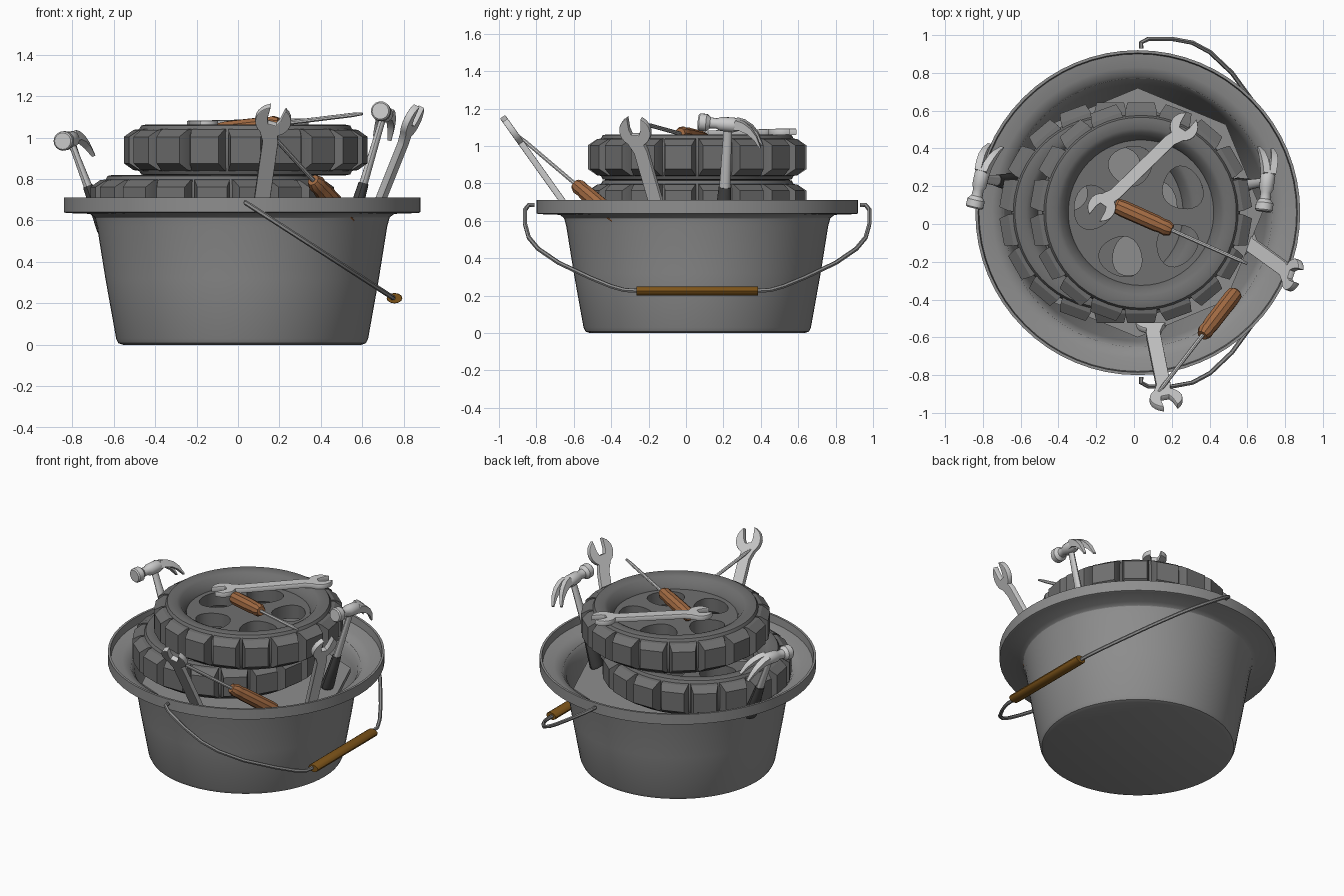
import bpy, bmesh
from math import sin, cos, pi, radians
from mathutils import Matrix, Vector as V

if "Cube" in bpy.data.objects:
    bpy.data.objects.remove(bpy.data.objects["Cube"])


def material(name, col):
    m = bpy.data.materials.new(name)
    m.diffuse_color = (*col, 1)
    m.use_nodes = True
    m.node_tree.nodes["Principled BSDF"].inputs["Base Color"].default_value = m.diffuse_color
    return m


WOOD = material("wood", (0.36, 0.145, 0.055))
GRIP = material("grip_brown", (0.21, 0.09, 0.01))
PAIL = material("bucket_grey", (0.27, 0.27, 0.27))
RUBBER = material("rubber_dark", (0.16, 0.16, 0.16))
SLEEVE = material("sleeve_black", (0.06, 0.06, 0.06))
STEEL = material("bright_steel", (0.88, 0.88, 0.88))


def frame(loc, main, hint):
    """Local X = main, local Y = hint made square to it."""
    a = V(main).normalized()
    b = V(hint)
    b = (b - a * b.dot(a)).normalized()
    m = Matrix((a, b, a.cross(b))).transposed().to_4x4()
    m.translation = V(loc)
    return m


def finish(name, mesh, M, mat=None, angle=35):
    o = bpy.data.objects.new(name, mesh)
    bpy.context.collection.objects.link(o)
    o.matrix_world = M
    if mat:
        mesh.materials.clear()
        mesh.materials.append(mat)
    for s in bpy.context.selected_objects:
        s.select_set(False)
    o.select_set(True)
    bpy.context.view_layer.objects.active = o
    bpy.ops.object.shade_smooth_by_angle(angle=radians(angle))
    return o


def add_loft(bm, rings, loop=False):
    vs = [[bm.verts.new(p) for p in r] for r in rings]
    n = len(vs[0])
    for i in range(len(vs) if loop else len(vs) - 1):
        a, b = vs[i], vs[(i + 1) % len(vs)]
        for j in range(n):
            k = (j + 1) % n
            bm.faces.new((a[j], a[k], b[k], b[j]))
    if not loop:
        bm.faces.new(vs[0])
        bm.faces.new(vs[-1])


def to_mesh(bm, name):
    bmesh.ops.recalc_face_normals(bm, faces=bm.faces)
    me = bpy.data.meshes.new(name)
    bm.to_mesh(me)
    bm.free()
    return me


def lathe(name, prof, M, n=16, mat=None, loop=False, flat=1.0, flute=0.0):
    """prof holds (radius, distance along local X)."""
    bm = bmesh.new()
    add_loft(bm, [[(h, r * (1 - flute * (j % 2)) * cos(2 * pi * j / n),
                    flat * r * (1 - flute * (j % 2)) * sin(2 * pi * j / n))
                   for j in range(n)] for r, h in prof], loop)
    return finish(name, to_mesh(bm, name), M, mat)


def curve(name, splines, M, mat, dims='2D', extrude=0.0, bevel=0.0, cyclic=True):
    c = bpy.data.curves.new(name, 'CURVE')
    c.dimensions = dims
    if dims == '2D':
        c.fill_mode = 'BOTH'
    c.extrude, c.bevel_depth, c.bevel_resolution = extrude, bevel, 1
    for pts in splines:
        s = c.splines.new('POLY')
        s.points.add(len(pts) - 1)
        for q, p in zip(s.points, pts):
            q.co = (*p, 0, 1) if len(p) == 2 else (*p, 1)
        s.use_cyclic_u = cyclic
    c.use_fill_caps = dims == '3D'
    tmp = bpy.data.objects.new("tmp", c)
    bpy.context.collection.objects.link(tmp)
    dg = bpy.context.evaluated_depsgraph_get()
    me = bpy.data.meshes.new_from_object(tmp.evaluated_get(dg))
    bpy.data.objects.remove(tmp)
    return finish(name, me, M, mat)


UP = (0, 0, 1)
CX, CY = 0.02, 0.06
BASE = frame((CX, CY, 0), UP, (1, 0, 0))

# Bucket shell with stepped rim
lathe("bucket", [(0.575, 0), (0.597, 0.008), (0.608, 0.03), (0.66, 0.32), (0.70, 0.57),
                 (0.712, 0.615), (0.735, 0.632), (0.85, 0.636), (0.86, 0.64), (0.86, 0.71),
                 (0.845, 0.71), (0.84, 0.66), (0.77, 0.65), (0.725, 0.632), (0.695, 0.59),
                 (0.68, 0.53), (0.59, 0.04)], BASE, 64, PAIL)

# Octagonal shelf carrying the wheels
lathe("inner_shelf", [(0.66, 0.51), (0.66, 0.54)], BASE, 8, PAIL)

# Bail wire (half path mirrored about the bucket middle) and its grip
half = [(-0.87, .685), (-0.90, .685), (-0.92, .66), (-0.92, .58), (-0.90, .51), (-0.85, .45),
        (-0.74, .375), (-0.57, .295), (-0.46, .25), (-0.39, .23), (-0.30, .225)]
path = [(0.03 + (0.69 - z) * 1.55, CY + y, z) for y, z in half]
path += [(x, 2 * CY - y, z) for x, y, z in reversed(path)]
curve("bail_wire", [path], Matrix(), PAIL, '3D', bevel=0.012, cyclic=False)
lathe("bail_grip", [(0.036, -0.325), (0.038, -0.32), (0.038, 0.32), (0.036, 0.325)],
      frame((0.755, CY, 0.225), (0, 1, 0), (1, 0, 0)), 12, GRIP, flat=0.66)


# Wheels: tyre, tread lugs, pierced hub plate
def wheel(tag, x, y, z, turn):
    M = Matrix.Translation((x, y, z)) @ Matrix.Rotation(turn, 4, 'Z')
    side = [(0.525, 0.07), (0.515, 0.10), (0.505, 0.118), (0.485, 0.122), (0.445, 0.118),
            (0.425, 0.108), (0.39, 0.06), (0.38, 0.03)]
    prof = side + [(r, -h) for r, h in reversed(side)]
    lathe(tag + "_tyre", prof, M @ frame((0, 0, 0), UP, (1, 0, 0)), 54, RUBBER, loop=True)
    bm = bmesh.new()
    for i in range(18):
        R = Matrix.Rotation(2 * pi * i / 18, 3, 'Z')
        add_loft(bm, [[R @ V((r, a * t, b * h)) for a, b in ((-1, -1), (1, -1), (1, 1), (-1, 1))]
                      for r, t, h in ((0.49, 0.084, 0.103), (0.535, 0.084, 0.097),
                                      (0.584, 0.072, 0.064))])
    finish(tag + "_lugs", to_mesh(bm, "lugs"), M, RUBBER, angle=15)
    ring = [(0.395 * cos(2 * pi * i / 48), 0.395 * sin(2 * pi * i / 48)) for i in range(48)]
    holes = []
    for k in range(5):
        a = 2 * pi / 5 * k
        h = []
        for i in range(24):
            t = 2 * pi * i / 24
            u, v = 0.25 + 0.105 * cos(t), (0.115 + 0.025 * cos(t)) * sin(t)
            h.append((u * cos(a) - v * sin(a), u * sin(a) + v * cos(a)))
        holes.append(h)
    curve(tag + "_hub", [ring] + holes, M, RUBBER, extrude=0.045)


wheel("top_wheel", 0.037, 0.06, 0.94, radians(30))
wheel("lower_wheel", -0.125, 0.06, 0.697, radians(10))


# Double open-ended wrench, head centres at local x = 0 and x = -length
def wrench(tag, M, length=0.72, s=1.0):
    def head(sign, off, tilt):
        arc = [(0.083 * cos(radians(a)), 0.083 * sin(radians(a))) for a in range(-150, -29, 15)]
        jaw = [(0.01, -0.036), (-0.022, -0.024), (-0.022, 0.024), (0.01, 0.036)]
        pts = arc + jaw + [(x, -y) for x, y in reversed(arc)]
        c, n = cos(tilt), sin(tilt)
        return [(off + sign * s * (x * c - y * n), sign * s * (x * n + y * c)) for x, y in pts]
    neck = 0.034 * s
    a, b = -0.12 * s, -length + 0.12 * s
    out = ([(a, -neck)] + head(1, 0, 0.2) + [(a, neck), (b, neck)]
           + head(-1, -length, 0.2) + [(b, -neck)])
    curve(tag, [out], M, STEEL, extrude=0.013, bevel=0.004)


wrench("lying_wrench", frame((0.265, 0.515, 1.075), (0.44, 0.43, 0.01), (-1, 1, 0)), 0.61, 0.85)
wrench("front_wrench", frame((0.17, -0.93, 1.085), (0.115, -0.577, 0.81), (1, 0, 0)))
wrench("right_wrench", frame((0.84, -0.27, 1.08), (0.36, -0.26, 0.9), (0.3, 0.9, 0)))


# Screwdriver from handle butt to blade tip
def screwdriver(tag, butt, tip, hl):
    butt, tip = V(butt), V(tip)
    L = (tip - butt).length
    M = frame(butt, tip - butt, (0.1, 0.2, 1))
    lathe(tag + "_handle", [(0.03, 0), (0.041, 0.012), (0.045, 0.05), (0.044, hl - 0.09),
                            (0.04, hl - 0.06), (0.043, hl - 0.03), (0.03, hl)],
          M, 20, WOOD, flute=0.06)
    lathe(tag + "_shaft", [(0.011, hl - 0.02), (0.011, L - 0.05), (0.007, L)], M, 8)


screwdriver("top_screwdriver", (-0.1, 0.1, 1.03), (0.6, -0.21, 1.115), 0.33)
screwdriver("front_screwdriver", (0.54, -0.36, 0.60), (0.13, -0.89, 1.05), 0.35)


# Claw hammer: local X up the handle, local Y towards the claw
def hammer(tag, M, length):
    lathe(tag + "_handle", [(0.03, -length + 0.22), (0.024, -0.1), (0.022, 0.03)], M, 12,
          STEEL, flat=0.7)
    lathe(tag + "_sleeve", [(0.045, -length), (0.05, -length + 0.02), (0.038, -length + 0.17),
                            (0.033, -length + 0.24)], M, 12, SLEEVE, flat=0.75)
    lathe(tag + "_head", [(0.04, -0.16), (0.047, -0.152), (0.047, -0.115), (0.03, -0.095),
                          (0.028, -0.06), (0.038, -0.04), (0.04, 0.03), (0.03, 0.06)],
          M @ frame((0, 0, 0), (0, 1, 0), (1, 0, 0)), 16, STEEL)
    bm = bmesh.new()
    for s in (-1, 1):
        secs = [(0.03, 0.008, 0.027, 0, 0.034), (0.075, 0.004, 0.021, 0.002, 0.04),
                (0.12, -0.018, 0.016, 0.010, 0.046), (0.155, -0.052, 0.011, 0.018, 0.048),
                (0.185, -0.105, 0.004, 0.028, 0.046)]
        add_loft(bm, [[(x + t, y + t * 0.5, s * a), (x + t, y + t * 0.5, s * b),
                       (x - t, y - t * 0.5, s * b), (x - t, y - t * 0.5, s * a)]
                      for y, x, t, a, b in secs])
    finish(tag + "_claw", to_mesh(bm, "claw"), M, STEEL)


hammer("left_hammer", frame((-0.81, 0.24, 0.99), (-0.36, 0.04, 0.94), (0.09, 0.36, 0)), 0.48)
hammer("right_hammer", frame((0.705, 0.225, 1.115), (0.28, 0.05, 0.95), (0.05, 0.36, 0)), 0.59)
